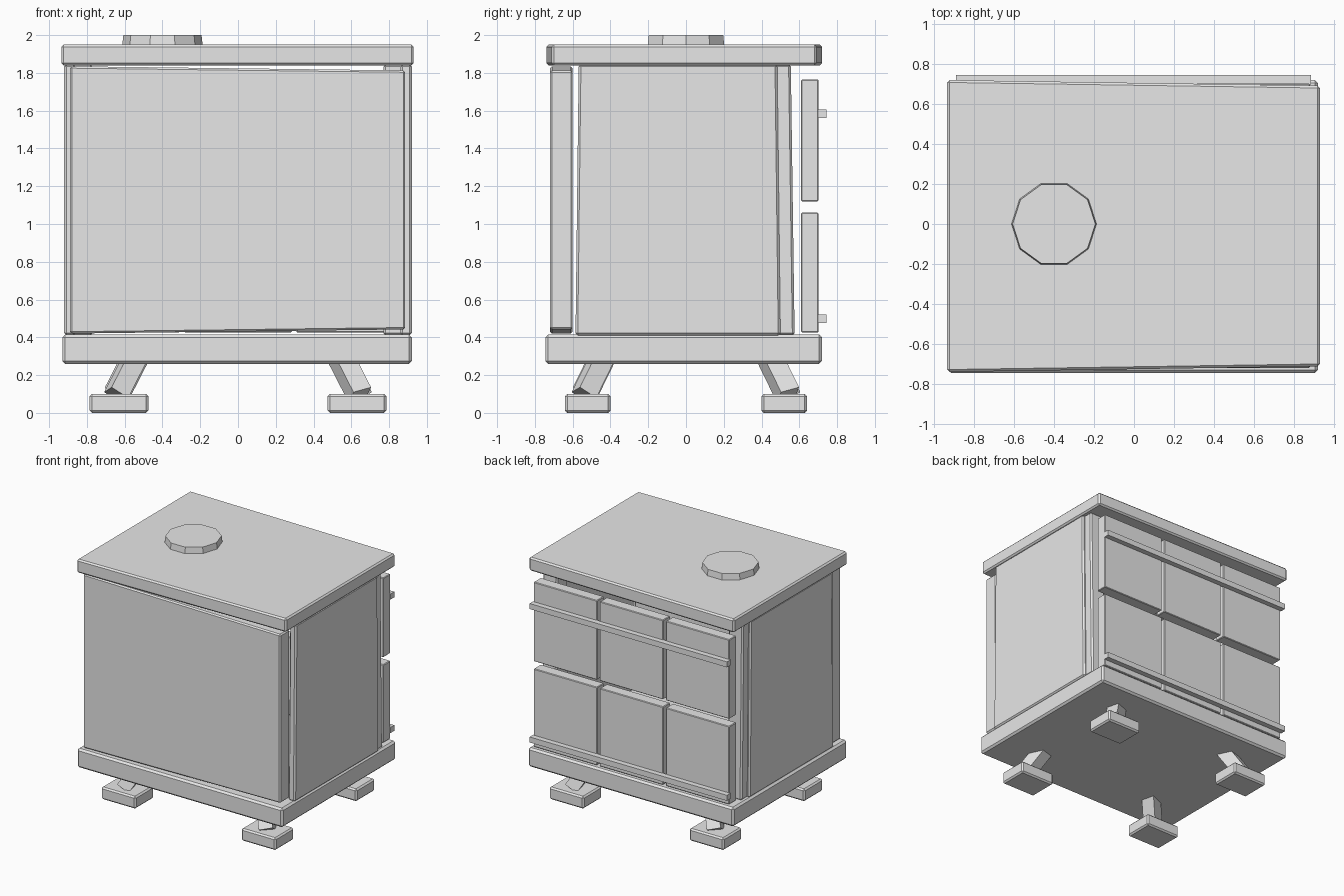
import bpy
import bmesh
import math
from mathutils import Vector, Matrix

cube = bpy.data.objects.get("Cube")
if cube:
    bpy.data.objects.remove(cube, do_unlink=True)

grey = bpy.data.materials.new("plain_grey")
grey.use_nodes = True
grey.diffuse_color = (0.8, 0.8, 0.8, 1)
grey.node_tree.nodes["Principled BSDF"].inputs["Base Color"].default_value = (0.8, 0.8, 0.8, 1)


def finish(name, bm):
    mesh = bpy.data.meshes.new(name)
    bm.to_mesh(mesh)
    bm.free()
    mesh.materials.append(grey)
    obj = bpy.data.objects.new(name, mesh)
    bpy.context.collection.objects.link(obj)
    return obj


def box(name, x, y, z, bevel=0.0, squeeze=None):
    """Box from axis ranges; squeeze=(axis, along, amount) narrows it towards one end."""
    lo, hi = Vector((x[0], y[0], z[0])), Vector((x[1], y[1], z[1]))
    mid, size = (lo + hi) / 2, hi - lo
    bm = bmesh.new()
    bmesh.ops.create_cube(bm, size=1)
    for v in bm.verts:
        if squeeze:
            axis, along, amount = squeeze
            if v.co[along] > 0:
                v.co[axis] *= 1 - 2 * amount / size[axis]
        v.co = mid + v.co * size
    obj = finish(name, bm)
    if bevel:
        mod = obj.modifiers.new("soft_edges", "BEVEL")
        mod.width, mod.segments = bevel, 1
    return obj


# Slabs above and below the cabinet
box("top_slab", (-0.935, 0.93), (-0.74, 0.72), (1.84, 1.95), 0.012, (1, 0, 0.028))
box("base_slab", (-0.93, 0.92), (-0.745, 0.72), (0.26, 0.415), 0.015)

# Large front door, slightly crooked
box("front_door", (-0.89, 0.885), (-0.72, -0.6), (0.42, 1.835), 0.01, (2, 0, 0.022))

# Side walls and rear corner posts
for side, s in (("right", -1), ("left", 1)):
    box(side + "_wall", sorted((s * 0.86, s * 0.92)), (-0.585, 0.5), (0.41, 1.845),
        0.012, (1, 2, 0.017))
    box(side + "_rear_post", sorted((s * 0.77, s * 0.9)), (0.4, 0.575), (0.41, 1.845),
        0.012, (1, 2, 0.02))

# Rear panels in a grid of three by two
for col in range(3):
    cx = 0.595 * (col - 1)
    for row, span in (("lower", (0.425, 1.06)), ("upper", (1.12, 1.765))):
        box(f"{row}_rear_panel_{col + 1}", (cx - 0.285, cx + 0.285), (0.61, 0.702), span, 0.005)

# Horizontal bars across the rear panels
for row, z in (("lower", 0.475), ("upper", 1.56)):
    box(row + "_rear_bar", (-0.89, 0.885), (0.698, 0.745), (z, z + 0.045))

# Splayed legs on flat foot pads
for sx in (-1, 1):
    for sy in (-1, 1):
        tag = f"{'front' if sy < 0 else 'back'}_{'left' if sx > 0 else 'right'}"
        px, py = sx * 0.63, sy * 0.52
        box(tag + "_foot", (px - 0.155, px + 0.155), (py - 0.12, py + 0.12), (0, 0.1), 0.012)
        bottom = Vector((sx * 0.645, sy * 0.54, 0.095))
        top = Vector((sx * 0.54, sy * 0.44, 0.3))
        axis = top - bottom
        bm = bmesh.new()
        turn = axis.to_track_quat("Z", "Y").to_matrix().to_4x4()
        place = Matrix.Translation((bottom + top) / 2) @ turn @ Matrix.Rotation(math.radians(20), 4, "Z")
        bmesh.ops.create_cone(bm, cap_ends=True, segments=4, radius1=0.075, radius2=0.075,
                              depth=axis.length, matrix=place)
        finish(tag + "_leg", bm)

# Short ten-sided flue stub on the top
bm = bmesh.new()
bmesh.ops.create_cone(bm, cap_ends=True, segments=10, radius1=0.215, radius2=0.207, depth=0.07,
                      matrix=Matrix.Translation((-0.4, 0, 1.965)) @ Matrix.Rotation(math.pi / 2, 4, "Z"))
finish("flue_stub", bm)
